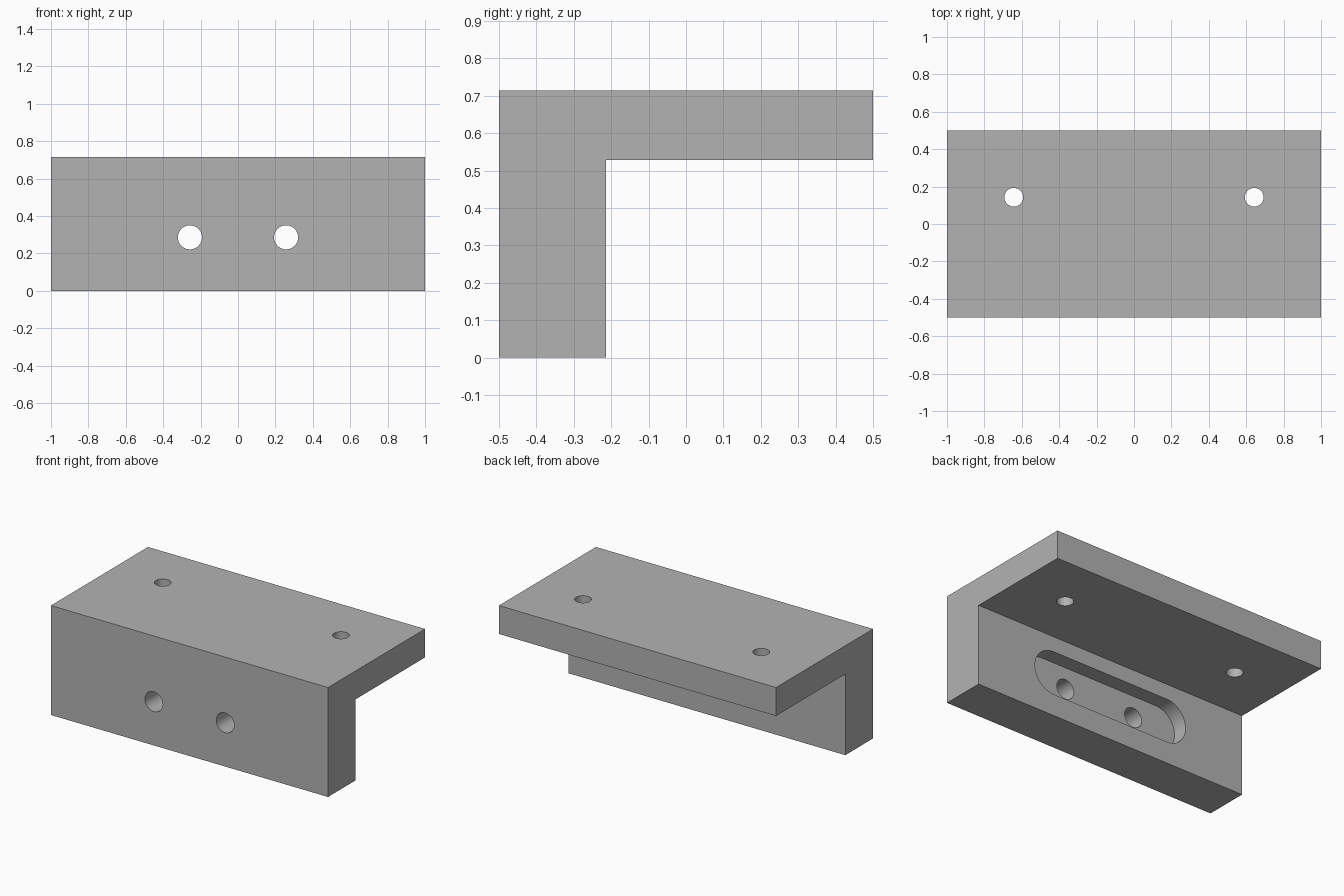
import bpy, bmesh, math
from mathutils import Matrix, Vector

default_cube = bpy.data.objects.get("Cube")
if default_cube:
    bpy.data.objects.remove(default_cube, do_unlink=True)

U = 2 / 70                      # one design unit
FRONT, BACK, TOP = -0.5, 0.5, 25 * U
WALL_BACK = FRONT + 10 * U
SHELF_UNDER = TOP - 6.5 * U

grey = bpy.data.materials.new("plain grey")
grey.use_nodes = True
colour = (0.45, 0.45, 0.45, 1)
grey.diffuse_color = colour
grey.node_tree.nodes["Principled BSDF"].inputs["Base Color"].default_value = colour


def prism(name, outline, depth):
    """Extrude a closed 3D outline along the depth vector."""
    bm = bmesh.new()
    face = bm.faces.new([bm.verts.new(p) for p in outline])
    new = bmesh.ops.extrude_face_region(bm, geom=[face])["geom"]
    verts = [g for g in new if isinstance(g, bmesh.types.BMVert)]
    bmesh.ops.translate(bm, verts=verts, vec=depth)
    bmesh.ops.recalc_face_normals(bm, faces=bm.faces)
    mesh = bpy.data.meshes.new(name)
    bm.to_mesh(mesh)
    bm.free()
    mesh.materials.append(grey)
    obj = bpy.data.objects.new(name, mesh)
    bpy.context.collection.objects.link(obj)
    return obj


def slot_outline(half, radius, steps=24):
    """Flat stadium shape; a circle when half is zero."""
    points = []
    for side, start in ((1, -math.pi / 2), (-1, math.pi / 2)):
        for i in range(steps + (1 if half else 0)):
            a = start + math.pi * i / steps
            points.append(Vector((side * half + radius * math.cos(a), radius * math.sin(a), 0)))
    return points


def cut(target, outline, matrix, depth):
    cutter = prism("cutter", [matrix @ p for p in outline], depth)
    cutter.hide_render = True
    mod = target.modifiers.new("cut", "BOOLEAN")
    mod.operation = "DIFFERENCE"
    mod.solver = "EXACT"
    mod.object = cutter
    bpy.ops.object.modifier_apply(modifier=mod.name)
    bpy.data.objects.remove(cutter, do_unlink=True)


# L-shaped body: front wall with a shelf reaching back
profile = [(FRONT, 0), (WALL_BACK, 0), (WALL_BACK, SHELF_UNDER),
           (BACK, SHELF_UNDER), (BACK, TOP), (FRONT, TOP)]
bracket = prism("angle_bracket", [(-1, y, z) for y, z in profile], (2, 0, 0))
bpy.context.view_layer.objects.active = bracket
bracket.select_set(True)

# Rounded recess in the back of the wall
upright = Matrix.Rotation(math.pi / 2, 4, "X")
recess = Matrix.Translation((0, WALL_BACK - 3.5 * U, 10 * U)) @ upright
cut(bracket, slot_outline(15 * U, 5 * U), recess, (0, 0.2, 0))

for side in (-1, 1):
    # Wall holes into the recess
    wall = Matrix.Translation((side * 9 * U, FRONT - 0.1, 10 * U)) @ upright
    cut(bracket, slot_outline(0, 2.25 * U), wall, (0, 0.5, 0))
    # Shelf holes
    shelf = Matrix.Translation((side * 22.5 * U, 5 * U, SHELF_UNDER - 0.1))
    cut(bracket, slot_outline(0, 1.75 * U), shelf, (0, 0, 0.4))

bpy.ops.object.shade_smooth_by_angle(angle=math.radians(30))
